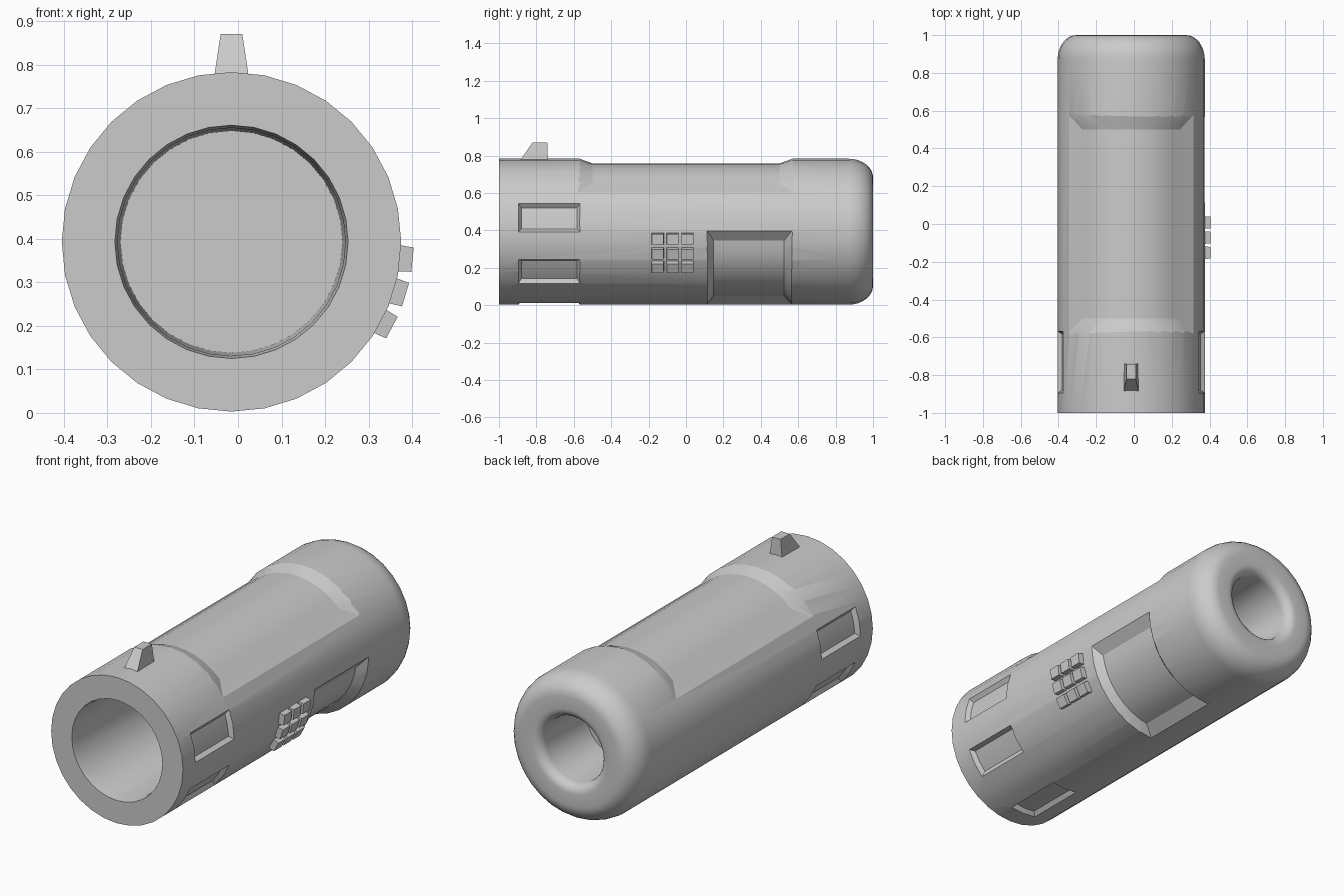
import bpy, bmesh
from math import sin, cos, radians, pi
from mathutils import Vector

if "Cube" in bpy.data.objects:
    bpy.data.objects.remove(bpy.data.objects["Cube"])

CX, CZ, R, N = -0.015, 0.393, 0.39, 32


def polar(r, deg, y):
    a = radians(deg)
    return (CX + r * cos(a), y, CZ + r * sin(a))


def finish(bm, name, angle=None):
    bmesh.ops.recalc_face_normals(bm, faces=bm.faces)
    me = bpy.data.meshes.new(name)
    bm.to_mesh(me)
    bm.free()
    ob = bpy.data.objects.new(name, me)
    bpy.context.collection.objects.link(ob)
    if angle:
        smooth(ob, angle)
    return ob


def smooth(ob, angle):
    bpy.ops.object.select_all(action='DESELECT')
    ob.select_set(True)
    bpy.context.view_layer.objects.active = ob
    bpy.ops.object.shade_smooth_by_angle(angle=radians(angle))


def lathe(profile, name):
    """Revolve (radius, y) points, capping both ends."""
    bm = bmesh.new()
    rings = [[bm.verts.new(polar(r, 360 * i / N, y)) for i in range(N)] for r, y in profile]
    for a, b in zip(rings, rings[1:]):
        for i in range(N):
            j = (i + 1) % N
            bm.faces.new((a[i], a[j], b[j], b[i]))
    bm.faces.new(rings[0])
    bm.faces.new(rings[-1])
    return finish(bm, name)


def recess(bm, outer, inner, floor_r):
    """Curved, tapered cutter; outer/inner = (angle0, angle1, y0, y1)."""
    k = 0.5
    n = max(2, round((outer[1] - outer[0]) / 11.25))
    top = [o + (o - i) * k for o, i in zip(outer, inner)]
    grid = []
    for (a0, a1, y0, y1), r in ((inner, floor_r), (top, R + (R - floor_r) * k)):
        grid.append([[bm.verts.new(polar(r, a0 + (a1 - a0) * i / n, y)) for y in (y0, y1)]
                     for i in range(n + 1)])
    lo, hi = grid
    for i in range(n):
        for g in grid:
            bm.faces.new((g[i][0], g[i + 1][0], g[i + 1][1], g[i][1]))
        for s in (0, 1):
            bm.faces.new((lo[i][s], lo[i + 1][s], hi[i + 1][s], hi[i][s]))
    for i in (0, n):
        bm.faces.new((lo[i][0], lo[i][1], hi[i][1], hi[i][0]))


# Main barrel: front bore, outer wall, rounded rear, rear socket
rear = [(0.29 + 0.10 * cos(t * pi / 16), 0.87 + 0.13 * sin(t * pi / 16)) for t in range(9)]
lip = [(0.225 - 0.05 * sin(t * pi / 12), 0.95 + 0.05 * cos(t * pi / 12)) for t in range(7)]
profile = [(0.255, -0.30), (0.262, -0.96), (0.268, -1.0), (R, -1.0)] + rear + lip + [(0.165, 0.62)]
body = lathe(profile, "barrel_body")

# Recess cutters: top panel, lower right panel, grip slots round the front
bm = bmesh.new()
recess(bm, (33.75, 146.25, -0.57, 0.57), (45, 135, -0.5, 0.5), 0.365)
recess(bm, (-90, 0, 0.115, 0.565), (-81, -8, 0.147, 0.525), 0.347)
for a in (0, -45, -101.25, -157.5 + 22.5 - 22.5, 157.5):
    recess(bm, (a, a + 22.5, -0.895, -0.568), (a + 2.2, a + 20.3, -0.88, -0.582), 0.367)
cutter = finish(bm, "recess_cutter")
cutter.hide_render = True

mod = body.modifiers.new("recesses", 'BOOLEAN')
mod.operation = 'DIFFERENCE'
mod.solver = 'EXACT'
mod.object = cutter
bpy.context.view_layer.objects.active = body
bpy.ops.object.modifier_apply(modifier=mod.name)
bpy.data.objects.remove(cutter)
smooth(body, 18)


def frustum(name, base, top):
    """Six-sided block between two four-point loops."""
    bm = bmesh.new()
    b = [bm.verts.new(p) for p in base]
    t = [bm.verts.new(p) for p in top]
    bm.faces.new(b)
    bm.faces.new(t)
    for i in range(4):
        j = (i + 1) % 4
        bm.faces.new((b[i], b[j], t[j], t[i]))
    return finish(bm, name)


# Keypad of nine buttons following the curve
for row in range(3):
    a = radians(-5.625 - 11.25 * row)
    out = Vector((cos(a), 0, sin(a)))
    tan = Vector((-sin(a), 0, cos(a)))
    for col in range(3):
        y = -0.152 + 0.08 * col

        def loop(r, h):
            c = Vector((CX, y, CZ)) + out * r
            return [c + tan * h * s + Vector((0, h * 1.1 * q, 0))
                    for s, q in ((-1, -1), (1, -1), (1, 1), (-1, 1))]
        frustum(f"button_{row}_{col}", loop(0.375, 0.031), loop(0.418, 0.028))

# Sight fin on top
frustum("sight_fin",
        [(CX + x, y, 0.77) for x, y in ((-0.04, -0.89), (0.04, -0.89), (0.037, -0.738), (-0.037, -0.738))],
        [(CX + x, y, 0.87) for x, y in ((-0.025, -0.82), (0.025, -0.82), (0.025, -0.742), (-0.025, -0.742))])
